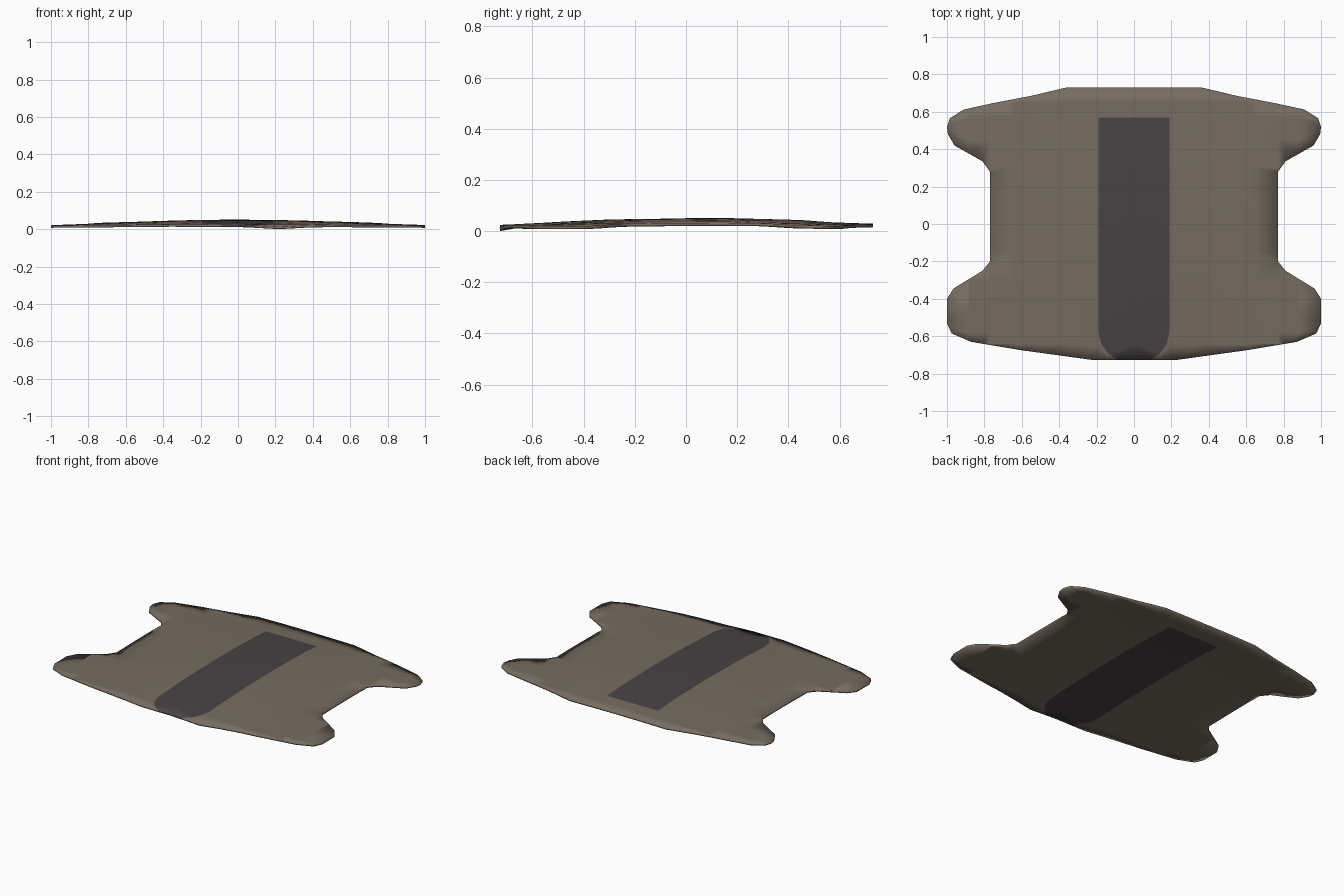
import bpy, bmesh, math
from mathutils import Vector

if "Cube" in bpy.data.objects:
    bpy.data.objects.remove(bpy.data.objects["Cube"])

THICK = 0.012


def material(name, rgb):
    m = bpy.data.materials.new(name)
    m.diffuse_color = (*rgb, 1)
    m.use_nodes = True
    m.node_tree.nodes["Principled BSDF"].inputs["Base Color"].default_value = m.diffuse_color
    return m


def interp(table, t):
    # piecewise linear lookup
    if t <= table[0][0]:
        return table[0][1]
    for (a, va), (b, vb) in zip(table, table[1:]):
        if t <= b:
            return va + (vb - va) * (t - a) / (b - a)
    return table[-1][1]


# right half of the hide outline, front to back
half = [(0.22, -0.727), (0.60, -0.675), (0.87, -0.63), (0.975, -0.585), (1, -0.53),
        (1, -0.40), (0.965, -0.345), (0.81, -0.25), (0.77, -0.20),
        (0.77, 0.28), (0.81, 0.335), (0.96, 0.42), (0.995, 0.48), (1, 0.52),
        (0.985, 0.565), (0.91, 0.612), (0.75, 0.647), (0.55, 0.685), (0.36, 0.73)]
outline = half + [(-x, y) for x, y in reversed(half)]

# gentle hump: cross profile times lengthwise profile
ACROSS = [(0, 1), (0.25, 0.97), (0.5, 0.72), (0.77, 0.45), (1, 0.15)]
ALONG = [(-0.73, 0.007), (-0.5, 0.018), (-0.3, 0.028), (0, 0.033),
         (0.2, 0.033), (0.45, 0.026), (0.6, 0.015), (0.73, 0.011)]


def height(x, y):
    z = 0.016 + interp(ACROSS, abs(x)) * interp(ALONG, y)
    # crumpled fold at the front edge
    fold = max(0, 1 - abs(x - 0.24) / 0.22) * max(0, 1 - (y + 0.727) / 0.09)
    ripple = 0.001 * math.sin(9 * x + 2) * math.sin(11 * y)
    return z - 0.014 * fold + ripple


bm = bmesh.new()
bm.faces.new([bm.verts.new((x, y, 0)) for x, y in outline])


def cut(co, no, faces=None):
    fs = list(bm.faces) if faces is None else faces
    es = {e for f in fs for e in f.edges}
    vs = {v for f in fs for v in f.verts}
    bmesh.ops.bisect_plane(bm, geom=fs + list(es) + list(vs), dist=1e-5,
                           plane_co=(*co, 0), plane_no=(*no, 0))


# grid cuts, including the sides and the back end of the stripe
for x in (0.19, 0.35, 0.5, 0.63, 0.77, 0.88):
    for s in (1, -1):
        cut((s * x, 0), (1, 0))
cut((0, 0), (1, 0))
for y in (-0.64, -0.58, -0.47, -0.3, -0.15, 0, 0.15, 0.3, 0.45, 0.57, 0.65):
    cut((0, y), (0, 1))

# rounded front corners of the stripe
arc = [(0.19, -0.58), (0.175, -0.64), (0.14, -0.69), (0.09, -0.727)]
for s in (1, -1):
    for (x0, y0), (x1, y1) in zip(arc, arc[1:]):
        tip = [f for f in bm.faces if 0 < s * f.calc_center_median().x < 0.19
               and f.calc_center_median().y < -0.58]
        cut((s * x0, y0), (y1 - y0, -s * (x1 - x0)), tip)

# stripe colour
for f in bm.faces:
    c = f.calc_center_median()
    limit = interp([(y, x) for x, y in reversed(arc)], c.y)
    f.material_index = int(abs(c.x) < limit and c.y < 0.57)

bmesh.ops.triangulate(bm, faces=bm.faces[:])
for v in bm.verts:
    v.co.z = height(v.co.x, v.co.y)
bmesh.ops.recalc_face_normals(bm, faces=bm.faces[:])
if sum(f.normal.z for f in bm.faces) < 0:
    bmesh.ops.reverse_faces(bm, faces=bm.faces[:])

# hide rug with a dark back stripe
mesh = bpy.data.meshes.new("hide_rug")
bm.to_mesh(mesh)
bm.free()
low = min(v.co.z for v in mesh.vertices)
for v in mesh.vertices:
    v.co.z += THICK / 2 - low
rug = bpy.data.objects.new("hide_rug", mesh)
bpy.context.collection.objects.link(rug)
mesh.materials.append(material("brown_fur", (0.18, 0.15, 0.118)))
mesh.materials.append(material("dark_fur", (0.065, 0.055, 0.058)))

# pelt thickness
solid = rug.modifiers.new("thickness", 'SOLIDIFY')
solid.thickness = THICK
solid.offset = 0

bpy.context.view_layer.objects.active = rug
rug.select_set(True)
bpy.ops.object.shade_smooth_by_angle(angle=math.radians(30))
